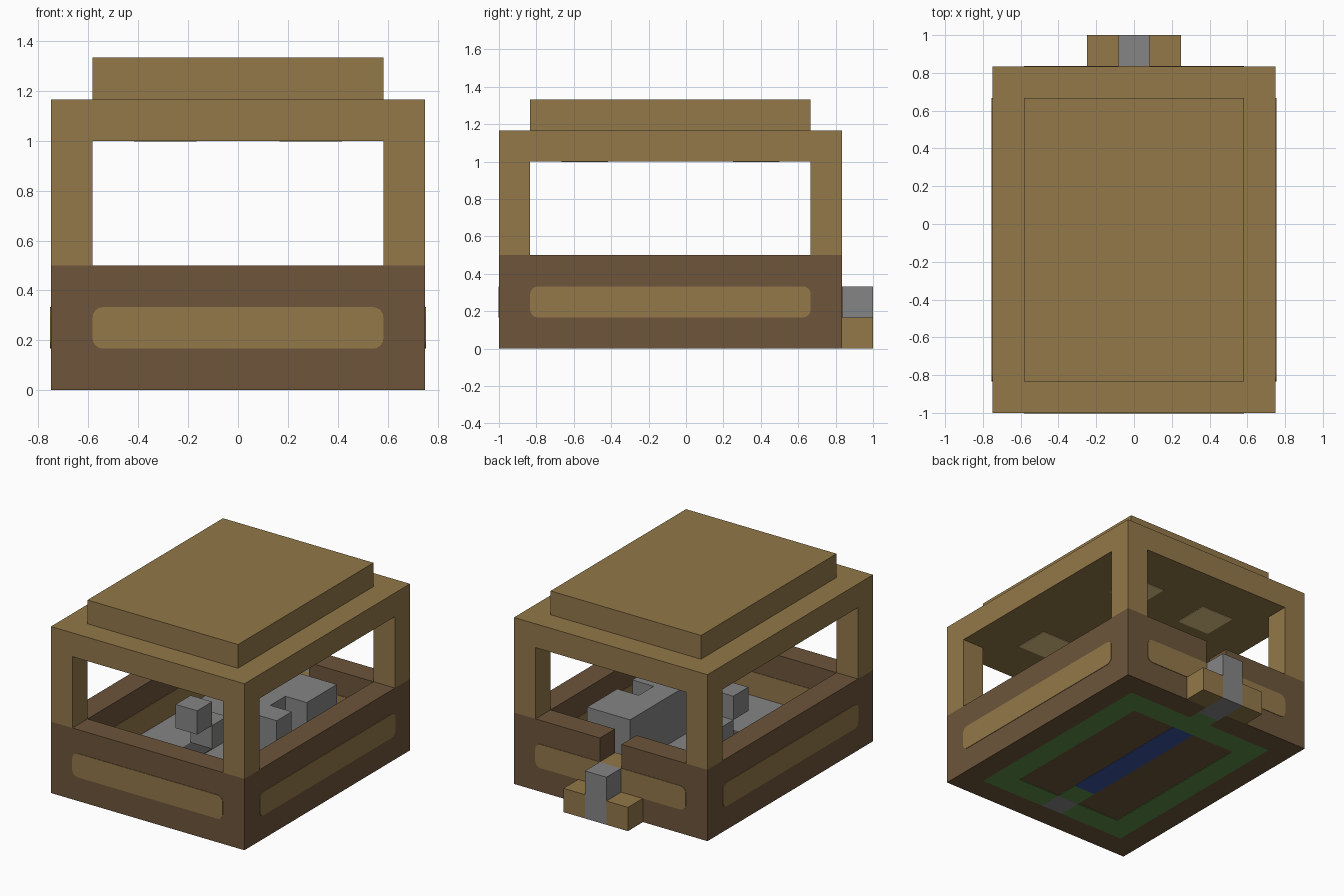
import bpy, bmesh, math
from mathutils import Vector, Matrix

cube = bpy.data.objects.get("Cube")
if cube:
    bpy.data.objects.remove(cube, do_unlink=True)

U = 1 / 6      # one grid block
T = 0.02       # painted plate thickness, in blocks


def material(name, rgb):
    m = bpy.data.materials.new(name)
    m.use_nodes = True
    m.diffuse_color = (*rgb, 1)
    m.node_tree.nodes["Principled BSDF"].inputs["Base Color"].default_value = (*rgb, 1)
    return m


TAN = material("tan", (0.29, 0.188, 0.067))
BROWN = material("brown", (0.153, 0.091, 0.043))
GREY = material("grey", (0.235, 0.235, 0.235))
DARK = material("dark_grey", (0.07, 0.07, 0.07))
GREEN = material("green", (0.112, 0.27, 0.058))
BLUE = material("blue", (0.045, 0.091, 0.36))
CREAM = material("cream", (0.9, 0.65, 0.28))


def finish(name, bm, mat):
    bmesh.ops.recalc_face_normals(bm, faces=bm.faces)
    mesh = bpy.data.meshes.new(name)
    bm.to_mesh(mesh)
    bm.free()
    mesh.materials.append(mat)
    ob = bpy.data.objects.new(name, mesh)
    bpy.context.collection.objects.link(ob)
    return ob


def boxes(name, mat, *spans):
    """One object from boxes given as x, y and z spans in blocks."""
    bm = bmesh.new()
    for spans_xyz in spans:
        lo, hi = (Vector(s[k] for s in spans_xyz) * U for k in (0, 1))
        bmesh.ops.create_cube(bm, size=1, matrix=Matrix.Translation((lo + hi) / 2)
                              @ Matrix.Diagonal((*(hi - lo), 1)))
    return finish(name, bm, mat)


def stripe(name, centre, length, angle, radius=0.25):
    """Thin upright panel with rounded corners, facing -y before turning."""
    bm = bmesh.new()
    pts = []
    for q, (sx, sz) in enumerate([(1, 1), (-1, 1), (-1, -1), (1, -1)]):
        for k in range(5):
            a = math.radians(90 * q + 22.5 * k)
            pts.append((sx * (length / 2 - radius) + radius * math.cos(a),
                        sz * (0.5 - radius) + radius * math.sin(a)))
    face = bm.faces.new([bm.verts.new((x, -T, z)) for x, z in pts])
    out = bmesh.ops.extrude_face_region(bm, geom=[face])
    verts = [v for v in out["geom"] if isinstance(v, bmesh.types.BMVert)]
    bmesh.ops.translate(bm, verts=verts, vec=(0, 2 * T, 0))
    bm.transform(Matrix.Scale(U, 4) @ Matrix.Translation(centre)
                 @ Matrix.Rotation(math.radians(angle), 4, "Z"))
    finish(name, bm, TAN)


# Lower body: four walls, with a notch in the back wall
W, I = 4.5, 3.5
boxes("right_wall", BROWN, ((-W, -I), (-6, 5), (0, 3)))
boxes("left_wall", BROWN, ((I, W), (-6, 5), (0, 3)))
boxes("front_wall", BROWN, ((-I, I), (-6, -5), (0, 3)))
boxes("back_wall", BROWN, ((-I, -0.5), (4, 5), (0, 3)), ((0.5, I), (4, 5), (0, 3)))
boxes("notch_sill", TAN, ((-0.5, 0.5), (4, 5), (T, 2)))
boxes("floor", BROWN, ((-I, I), (-5, 4), (T, 1 - T)))
boxes("floor_lining", GREY, ((-I, I), (-5, 4), (1 - T, 1)))

# Painted side bands, outside and inside
for side, y in (("front", -6), ("front_inner", -5)):
    stripe(side + "_band", (0, y, 1.5), 7, 0)
stripe("back_band", (0, 5, 1.5), 7, 0)
stripe("back_inner_band", (0, 4, 1.5), 7, 0)
for side, s in (("right", -1), ("left", 1)):
    stripe(side + "_band", (s * W, -0.5, 1.5), 9, 90)
    stripe(side + "_inner_band", (s * I, -0.5, 1.5), 9, 90)

# Corner pillars and stepped roof
boxes("pillars", TAN, *[(x, y, (3, 6)) for x in ((-W, -I), (I, W))
                        for y in ((-6, -5), (4, 5))])
boxes("roof", TAN, ((-W, W), (-6, 5), (6, 7)))
boxes("roof_top", TAN, ((-I, I), (-5, 4), (7, 8)))
boxes("ceiling_lamps", CREAM, *[(x, y, (6 - T, 6)) for x in ((-2.5, -1), (1, 2.5))
                                for y in ((-4, -2.5), (1.5, 3))])

# Rear coupling
boxes("coupling_base", TAN, ((-1.5, -0.5), (5, 6), (0, 1)), ((0.5, 1.5), (5, 6), (0, 1)))
boxes("coupling_post", GREY, ((-0.5, 0.5), (5, 6), (0, 2)))

# Cabin fittings
boxes("machine", GREY, ((0.5, 1.5), (-1, 3), (1, 3)),
      ((1.5, 2.5), (1, 3), (1, 3)), ((1.5, 2.5), (-1, 0), (1, 3)))
boxes("control_post", GREY, ((-1.5, -0.5), (-1, 0), (1, 2)))
boxes("control_head", GREY, ((-1.5, -0.5), (-2, -1), (2, 3)))
boxes("floor_plate", DARK, ((-1.5, -0.5), (-2, -1), (1, 1 + T)))

# Painted underside
Z = (0, T)
boxes("underside_ring", GREEN, ((-I, -2.5), (-5, 4), Z), ((2.5, I), (-5, 4), Z),
      ((-2.5, 2.5), (3, 4), Z), ((-2.5, -0.5), (-5, -4), Z),
      ((0.5, 2.5), (-5, -4), Z), ((-0.5, 0.5), (-4, -3), Z),
      ((-0.5, 0.5), (4, 4.5), Z))
boxes("underside_strip", BLUE, ((-0.5, 0.5), (-3, 3), Z))
boxes("underside_plates", GREY, ((-0.5, 0.5), (-5, -4), Z), ((-0.5, 0.5), (4.5, 5), Z))
